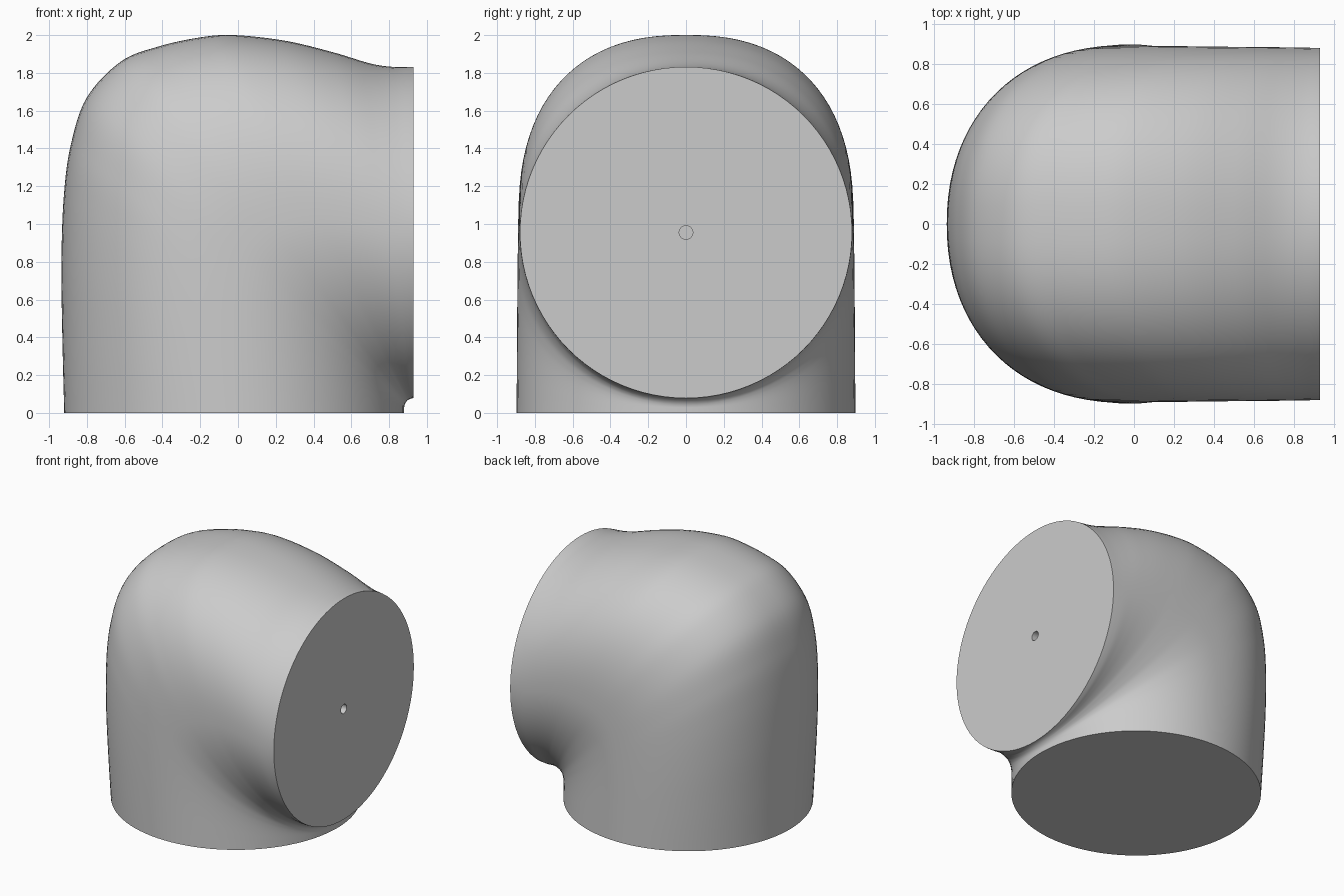
import bpy
import bmesh
import math
from mathutils import Vector

if "Cube" in bpy.data.objects:
    bpy.data.objects.remove(bpy.data.objects["Cube"], do_unlink=True)

SIDES = 96
STEPS = 8
END_X = 0.93
END_Z = 0.955

# Outside bend of the elbow in the xz plane, from the base up to the side opening
OUTER = [(-0.92, 0), (-0.93, 0.4), (-0.935, 0.8), (-0.922, 1.15), (-0.885, 1.42),
         (-0.8, 1.67), (-0.62, 1.86), (-0.42, 1.94), (-0.2, 1.988), (-0.02, 2),
         (0.25, 1.97), (0.5, 1.91), (0.7, 1.85), (0.82, 1.832), (END_X, 1.832)]
# Tight inside fillet below the side opening
FILLET_TOP = 0.078
FILLET_R = 0.05


def smooth_path(points):
    """Catmull-Rom samples through the points."""
    pts = [Vector(p) for p in points]
    pts = [2 * pts[0] - pts[1]] + pts + [2 * pts[-1] - pts[-2]]
    path = []
    for a, b, c, d in zip(pts, pts[1:], pts[2:], pts[3:]):
        for i in range(STEPS):
            t = i / STEPS
            path.append(0.5 * (2 * b + (c - a) * t + (2 * a - 5 * b + 4 * c - d) * t * t
                               + (3 * b - a - 3 * c + d) * t ** 3))
    return path + [pts[-2]]


def inner_point(t):
    """Short upright piece followed by a quarter-round fillet."""
    lead = 0.15
    low = FILLET_TOP - FILLET_R
    if t < lead:
        return Vector((END_X - FILLET_R, low * t / lead))
    a = (t - lead) / (1 - lead) * math.pi / 2
    return Vector((END_X - FILLET_R * math.cos(a), low + FILLET_R * math.sin(a)))


def section(bm, outer, t):
    """Closed ring spanning the inside and outside bends, fuller on the outside."""
    inner = inner_point(t)
    centre, reach = (inner + outer) / 2, (outer - inner) / 2
    half_width = 0.897 - 0.018 * t
    ring = []
    for i in range(SIDES):
        a = 2 * math.pi * i / SIDES
        c, s = math.cos(a), math.sin(a)
        power = 2 / (2 + 0.42 * math.sin(math.pi * t)) if c > 0 else 1
        p = centre + reach * math.copysign(abs(c) ** power, c)
        ring.append(bm.verts.new((p.x, half_width * math.copysign(abs(s) ** power, s), p.y)))
    return ring


def hole_ring(bm, x, radius):
    angles = [2 * math.pi * i / SIDES for i in range(SIDES)]
    return [bm.verts.new((x, radius * math.sin(a), END_Z + radius * math.cos(a))) for a in angles]


# Elbow body with flat ends and a small blind hole in the side face
bm = bmesh.new()
path = smooth_path(OUTER)
rings = [section(bm, p, i / (len(path) - 1)) for i, p in enumerate(path)]
rings += [hole_ring(bm, END_X, 0.036), hole_ring(bm, END_X - 0.05, 0.036)]
for r, q in zip(rings, rings[1:]):
    for i in range(SIDES):
        j = (i + 1) % SIDES
        bm.faces.new((r[i], r[j], q[j], q[i]))
bm.faces.new(rings[0])
bm.faces.new(rings[-1])
bmesh.ops.recalc_face_normals(bm, faces=bm.faces)
mesh = bpy.data.meshes.new("elbow_body")
bm.to_mesh(mesh)
bm.free()
body = bpy.data.objects.new("elbow_body", mesh)
bpy.context.collection.objects.link(body)

# Plain grey finish
grey = bpy.data.materials.new("light_grey")
grey.use_nodes = True
colour = (0.6, 0.6, 0.6, 1)
grey.diffuse_color = colour
grey.node_tree.nodes["Principled BSDF"].inputs["Base Color"].default_value = colour
mesh.materials.append(grey)

# Smooth bend with crisp rims
bpy.ops.object.select_all(action="DESELECT")
body.select_set(True)
bpy.context.view_layer.objects.active = body
bpy.ops.object.shade_smooth_by_angle(angle=math.radians(35))
